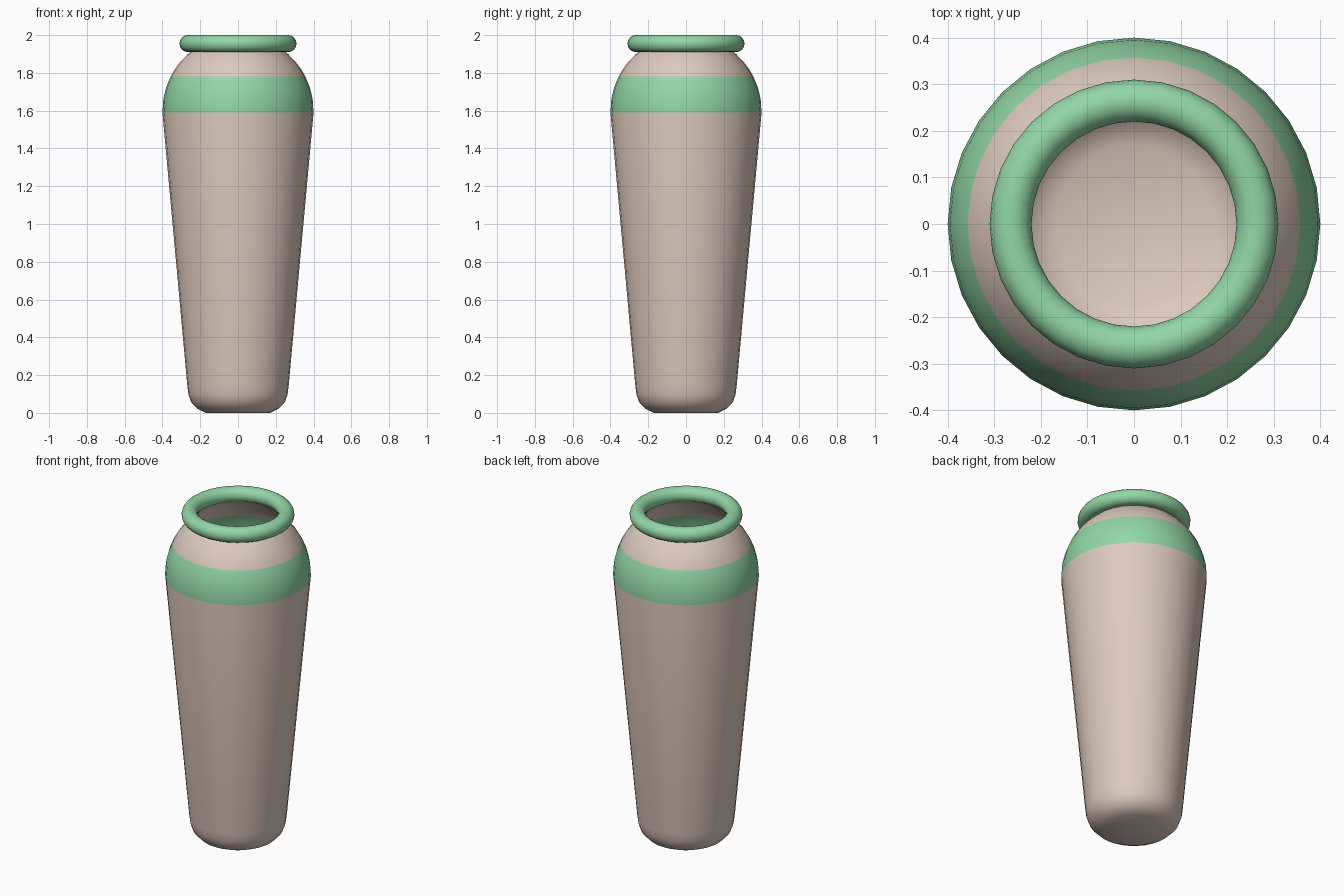
import bpy, math

cube = bpy.data.objects.get("Cube")
if cube:
    bpy.data.objects.remove(cube, do_unlink=True)

SIDES = 32
BAND_LOW, BAND_HIGH = 1.59, 1.78
SHOULDER_R, SHOULDER_Z = 0.4, 1.6


def make_material(name, color):
    mat = bpy.data.materials.new(name)
    mat.use_nodes = True
    mat.diffuse_color = color
    mat.node_tree.nodes["Principled BSDF"].inputs["Base Color"].default_value = color
    return mat


clay = make_material("beige clay", (0.72, 0.59, 0.51, 1))
glaze = make_material("green glaze", (0.29, 0.68, 0.38, 1))


def lathe(name, profile):
    """Turn (radius, height) points around z, closing the bottom with a fan."""
    verts = [(0, 0, profile[0][1])]
    for r, z in profile:
        for i in range(SIDES):
            a = math.tau * i / SIDES
            verts.append((r * math.cos(a), r * math.sin(a), z))
    faces = []
    for i in range(SIDES):
        j = (i + 1) % SIDES
        faces.append((0, 1 + j, 1 + i))
        for k in range(len(profile) - 1):
            low, high = 1 + k * SIDES, 1 + (k + 1) * SIDES
            faces.append((low + i, low + j, high + j, high + i))
    mesh = bpy.data.meshes.new(name)
    mesh.from_pydata(verts, [], faces)
    obj = bpy.data.objects.new(name, mesh)
    bpy.context.collection.objects.link(obj)
    return obj


# Open vase body: rounded foot, tapered wall, spherical shoulder
profile = [(0.17, 0), (0.215, 0.022), (0.247, 0.055), (0.262, 0.095), (0.268, 0.14),
           (SHOULDER_R, BAND_LOW)]
band_angle = math.asin((BAND_HIGH - SHOULDER_Z) / SHOULDER_R)
neck_angle = math.radians(55.5)
angles = [band_angle * t / 3 for t in (1, 2, 3)]
angles += [band_angle + (neck_angle - band_angle) * t / 4 for t in (1, 2, 3, 4)]
profile += [(SHOULDER_R * math.cos(a), SHOULDER_Z + SHOULDER_R * math.sin(a)) for a in angles]

body = lathe("vase_body", profile)
body.data.materials.append(clay)
body.data.materials.append(glaze)

# Green band around the shoulder
for face in body.data.polygons:
    face.use_smooth = True
    face.material_index = int(BAND_LOW < face.center.z < BAND_HIGH)

# Rounded rim ring
bpy.ops.mesh.primitive_torus_add(major_radius=0.265, minor_radius=0.045,
                                 major_segments=SIDES, minor_segments=16,
                                 location=(0, 0, 1.955))
rim = bpy.context.object
rim.name = "rim"
rim.data.materials.append(glaze)
for face in rim.data.polygons:
    face.use_smooth = True
